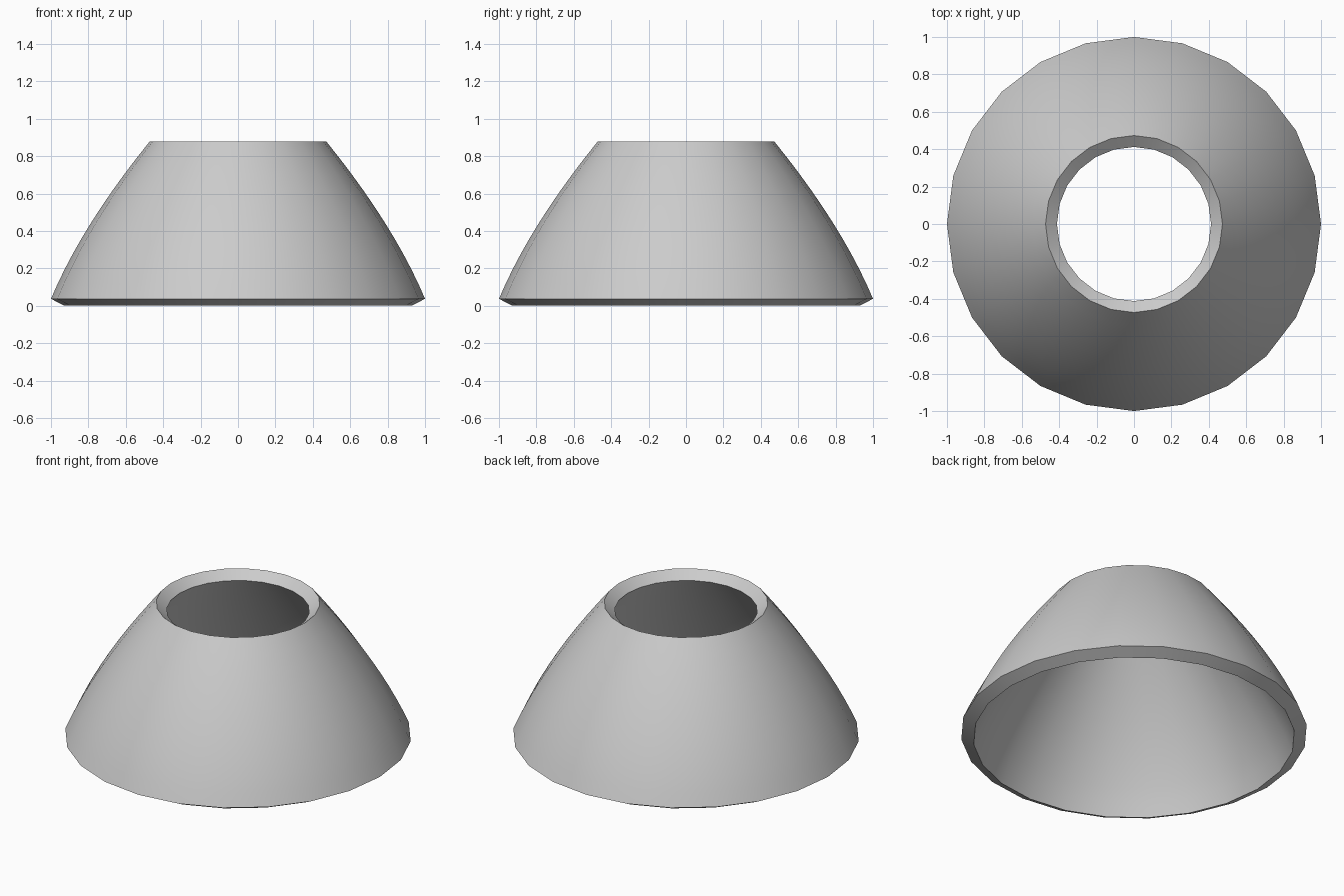
import bpy, bmesh, math

if "Cube" in bpy.data.objects:
    bpy.data.objects.remove(bpy.data.objects["Cube"])

SIDES = 24
STEPS = 10
THICK = 0.078

# Curved outer profile (radius, height) from bottom rim to top rim
p0, p1, p2 = (1.0, 0.037), (0.835, 0.43), (0.473, 0.877)
outer, inner = [], []
for i in range(STEPS + 1):
    t = i / STEPS
    r, z = [(1-t)**2*a + 2*t*(1-t)*b + t*t*c for a, b, c in zip(p0, p1, p2)]
    dr, dz = [2*(1-t)*(b-a) + 2*t*(c-b) for a, b, c in zip(p0, p1, p2)]
    n = math.hypot(dr, dz)
    outer.append((r, z))
    # Wall offset along the profile normal
    inner.append((r - THICK*dz/n, z + THICK*dr/n))
inner[0] = (0.928, 0.0)
inner[-1] = (0.412, 0.828)

# Closed wall section revolved around z
section = outer + inner[::-1]
bm = bmesh.new()
rings = []
for r, z in section:
    rings.append([bm.verts.new((r*math.cos(2*math.pi*k/SIDES),
                                r*math.sin(2*math.pi*k/SIDES), z))
                  for k in range(SIDES)])
for j, a in enumerate(rings):
    b = rings[(j+1) % len(rings)]
    for k in range(SIDES):
        m = (k+1) % SIDES
        bm.faces.new((a[k], a[m], b[m], b[k]))
bmesh.ops.recalc_face_normals(bm, faces=bm.faces)
mesh = bpy.data.meshes.new("lamp_shade")
bm.to_mesh(mesh)
bm.free()
shade = bpy.data.objects.new("lamp_shade", mesh)
bpy.context.collection.objects.link(shade)

# Smooth walls, sharp rims
bpy.context.view_layer.objects.active = shade
shade.select_set(True)
bpy.ops.object.shade_smooth_by_angle(angle=math.radians(30))
